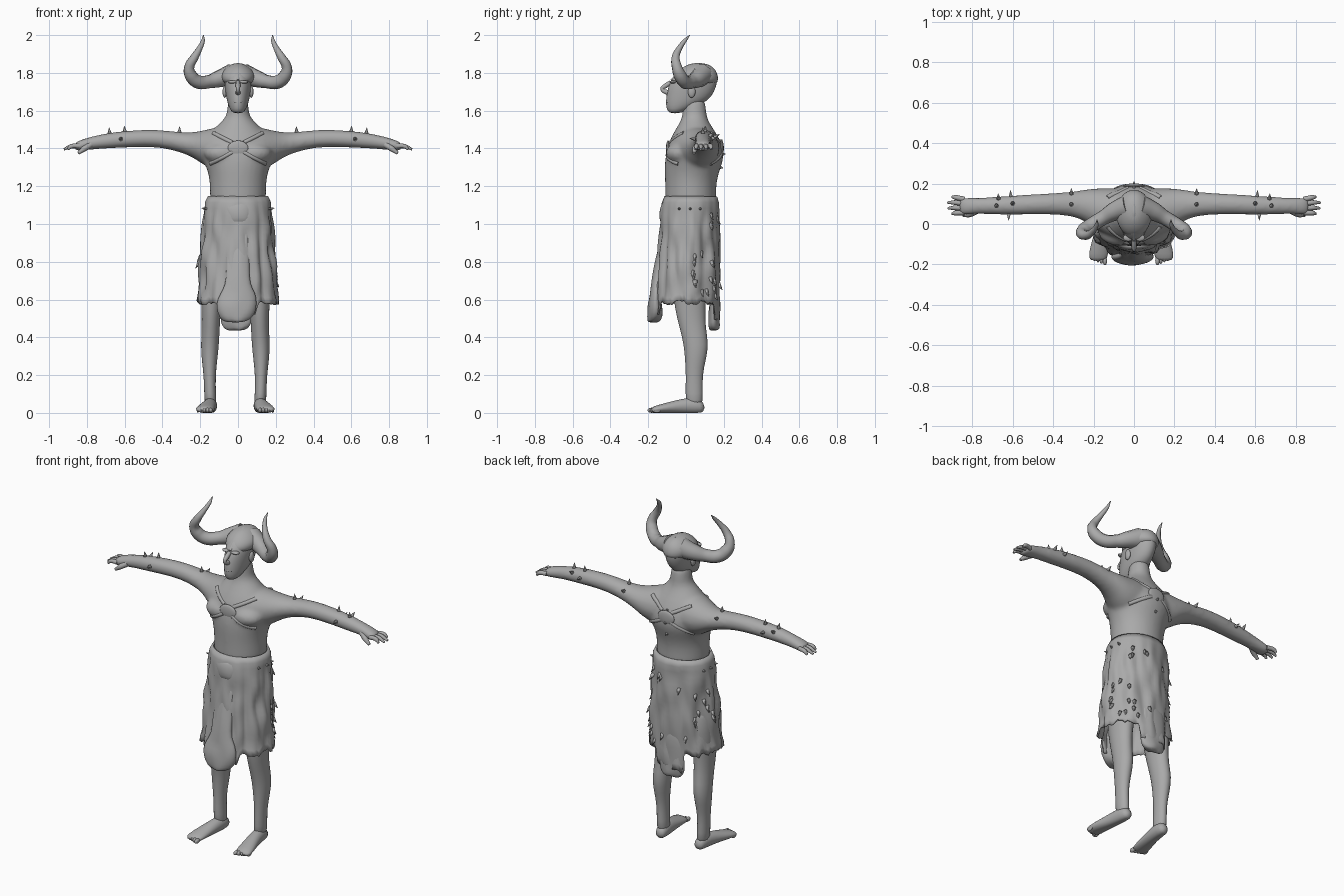
import bpy, bmesh, math, random
from mathutils import Vector, Matrix, noise

random.seed(4)
if "Cube" in bpy.data.objects:
    bpy.data.objects.remove(bpy.data.objects["Cube"], do_unlink=True)

grey = bpy.data.materials.new("plain grey")
grey.use_nodes = True
grey.diffuse_color = (0.4, 0.4, 0.4, 1)
grey.node_tree.nodes["Principled BSDF"].inputs["Base Color"].default_value = grey.diffuse_color
SIDES = (("left", 1), ("right", -1))


def finish(name, bm, subsurf=0):
    bmesh.ops.recalc_face_normals(bm, faces=bm.faces)
    mesh = bpy.data.meshes.new(name)
    bm.to_mesh(mesh)
    bm.free()
    for p in mesh.polygons:
        p.use_smooth = True
    mesh.materials.append(grey)
    ob = bpy.data.objects.new(name, mesh)
    bpy.context.collection.objects.link(ob)
    if subsurf:
        ob.modifiers.new("Rounded", 'SUBSURF').levels = subsurf
        ob.modifiers["Rounded"].render_levels = subsurf
    return ob


def loft(name, axis, sections, side=1, shift=0, n=16, rough=0):
    """Elliptical rings (position, centre a, centre b, radius a, radius b) along an axis."""
    bm = bmesh.new()
    rings = []
    for t, a, b, ra, rb in sections:
        ring = []
        for i in range(n):
            ang = math.tau * i / n
            u, v = a + ra * math.cos(ang), b + rb * math.sin(ang)
            x, y, z = {"x": (t, u, v), "y": (u, t, v), "z": (u, v, t)}[axis]
            co = Vector((side * x + shift, y, max(z, 0)))
            ring.append(bm.verts.new(co + rough * noise.noise_vector(co * 25)))
        rings.append(ring)
    for r, s in zip(rings, rings[1:]):
        for i in range(n):
            bm.faces.new((r[i], r[(i + 1) % n], s[(i + 1) % n], s[i]))
    bm.faces.new(rings[0])
    bm.faces.new(rings[-1])
    return finish(name, bm, 1)


def blob(name, centre, size):
    bm = bmesh.new()
    bmesh.ops.create_icosphere(bm, subdivisions=3, radius=1,
                               matrix=Matrix.Translation(centre) @ Matrix.Diagonal((*size, 1)))
    return finish(name, bm)


def tube(name, points, side=1):
    """Tapered round tube through (x, y, z, radius) points."""
    cu = bpy.data.curves.new(name, 'CURVE')
    cu.dimensions = '3D'
    cu.bevel_depth, cu.bevel_resolution, cu.resolution_u = 1, 3, 6
    cu.use_fill_caps = True
    sp = cu.splines.new('BEZIER')
    sp.bezier_points.add(len(points) - 1)
    for bp, (x, y, z, r) in zip(sp.bezier_points, points):
        bp.co, bp.radius = (side * x, y, z), r
        bp.handle_left_type = bp.handle_right_type = 'AUTO'
    cu.materials.append(grey)
    ob = bpy.data.objects.new(name, cu)
    bpy.context.collection.objects.link(ob)
    bpy.ops.object.select_all(action='DESELECT')
    ob.select_set(True)
    bpy.context.view_layer.objects.active = ob
    bpy.ops.object.convert(target='MESH')
    for p in bpy.context.view_layer.objects.active.data.polygons:
        p.use_smooth = True


def spike(name, base, direction, length, radius):
    d = Vector(direction).normalized()
    bm = bmesh.new()
    place = Matrix.Translation(Vector(base) + d * (length / 2 - 0.006)) @ d.to_track_quat('Z', 'Y').to_matrix().to_4x4()
    bmesh.ops.create_cone(bm, cap_ends=True, segments=6, radius1=radius, radius2=0.001,
                          depth=length, matrix=place)
    finish(name, bm)


# Torso, chest and arms, merged into one skin
body = loft("body", "z", [(1.08, 0, .025, .15, .14), (1.14, 0, .025, .152, .138), (1.22, 0, .025, .152, .138),
                          (1.28, 0, .032, .163, .148), (1.33, 0, .042, .185, .157), (1.38, 0, .048, .205, .157),
                          (1.45, 0, .048, .18, .137), (1.52, 0, .045, .115, .09), (1.56, 0, .045, .068, .067),
                          (1.6, 0, .045, .056, .064), (1.68, 0, .04, .055, .06)])
skin = [body]
for label, s in SIDES:
    skin.append(loft(label + "_arm", "x", [
        (.0, .04, 1.4, .14, .12), (.1, .05, 1.4, .13, .12), (.17, .07, 1.4, .11, .1),
        (.23, .09, 1.417, .085, .07), (.3, .1, 1.432, .06, .053), (.42, .1, 1.455, .053, .047),
        (.55, .095, 1.452, .05, .046), (.68, .09, 1.443, .046, .043), (.78, .09, 1.428, .039, .035),
        (.83, .088, 1.417, .046, .03), (.87, .085, 1.408, .046, .023)], s))
    skin.append(blob(label + "_pec", (s * .08, -.03, 1.375), (.1, .078, .06)))
bpy.ops.object.select_all(action='DESELECT')
for ob in skin:
    ob.select_set(True)
bpy.context.view_layer.objects.active = body
bpy.ops.object.join()
merge = body.modifiers.new("Merge", 'REMESH')
merge.mode, merge.voxel_size, merge.use_smooth_shade = 'VOXEL', 0.011, True
soften = body.modifiers.new("Soften", 'SMOOTH')
soften.factor, soften.iterations = 0.5, 6
bpy.context.view_layer.update()
skin_eval = body.evaluated_get(bpy.context.evaluated_depsgraph_get())


def on_body(origin, direction):
    """Point and normal where a ray meets the skin."""
    _, loc, normal, _ = skin_eval.ray_cast(Vector(origin), Vector(direction))
    return loc, normal


# Hands and arm spikes
for label, s in SIDES:
    for i in range(4):
        y = .056 + .022 * i
        reach = (.9, .92, .922, .9)[i]
        tube(label + "_finger", [(.84, y, 1.413, .013), (.885, y - .002 + .004 * i, 1.41, .012),
                                 (reach, y - .006 + .006 * i, 1.395, .006)], s)
    tube(label + "_thumb", [(.78, .065, 1.42, .017), (.815, .048, 1.398, .015), (.845, .042, 1.375, .008)], s)
    for x, dy, dz in ((.31, 0, 1), (.31, 1, .3), (.6, .1, 1), (.61, 1, .2), (.62, -1, .1), (.68, -.2, 1),
                      (.67, .8, .6)):
        away = Vector((0, dy, dz)).normalized()
        loc, normal = on_body(Vector((s * x, .097, 1.445)) + away * .3, -away)
        spike(label + "_arm_spike", loc, normal + away, .036, .013)

# Chest harness following the skin
for facing, word in ((-1, "front"), (1, "back")):
    for label, s in SIDES:
        for part, start, end in (("shoulder", (.03, 1.43), (.13, 1.48)), ("side", (.03, 1.38), (.145, 1.32))):
            points = []
            for i in range(7):
                x, z = Vector(start).lerp(Vector(end), i / 6)
                loc, _ = on_body((s * x, facing, z), (0, -facing, 0))
                points.append((x, loc.y - facing * .007, z, .012))
            tube(f"{label}_{word}_{part}_strap", points, s)
    loc, _ = on_body((0, facing, 1.4), (0, -facing, 0))
    blob(word + "_chest_plate", (0, loc.y - facing * .003, 1.4), (.055, .011, .042))
for z in (1.3, 1.37, 1.44):
    loc, normal = on_body((0, 1, z), (0, -1, 0))
    spike("back_spike", loc, normal, .02, .012)

# Head and face
loft("head", "z", [(1.585, 0, -.06, .028, .03), (1.61, 0, -.04, .045, .065), (1.65, 0, .005, .06, .115),
                   (1.7, 0, .025, .068, .128), (1.75, 0, .04, .074, .13), (1.8, 0, .055, .07, .11),
                   (1.84, 0, .06, .04, .06)])
tube("nose", [(0, -.08, 1.75, .012), (0, -.108, 1.732, .013), (0, -.126, 1.714, .01), (0, -.095, 1.695, .014)])
blob("mouth", (0, -.086, 1.648), (.028, .02, .01))
for label, s in SIDES:
    blob(label + "_ear", (s * .07, .03, 1.7), (.012, .02, .032))
    blob(label + "_brow", (s * .028, -.068, 1.752), (.026, .018, .009))

# Horned helmet
loft("helmet", "z", [(1.735, 0, .05, .078, .122), (1.77, 0, .052, .092, .122), (1.8, 0, .058, .092, .11),
                     (1.83, 0, .064, .062, .085), (1.853, 0, .066, .025, .038)])
tube("helmet_ridge", [(0, .1, 1.835, .015), (0, .05, 1.835, .018), (0, -.02, 1.805, .014), (0, -.075, 1.757, .01)])
for label, s in SIDES:
    tube(label + "_horn", [(.03, .085, 1.79, .06), (.09, .065, 1.771, .048), (.15, .032, 1.754, .036),
                           (.21, -.005, 1.752, .036), (.25, -.032, 1.787, .034), (.258, -.048, 1.83, .027),
                           (.232, -.055, 1.88, .022), (.203, -.035, 1.93, .015), (.185, -.005, 1.972, .01),
                           (.183, .02, 2.0, .002)], s)

# Ragged hide skirt
TOP, COLS, ROWS = 1.145, 80, 18


def skirt_point(ang, z):
    t = (TOP - z) / .56
    lumps = noise.noise(Vector((math.cos(ang) * 4, math.sin(ang) * 4, z * 7)))
    fold = 1 + min(t * 4, 1) * .11 * lumps + .012 * t * math.sin(ang * 17) - (.07 if t < .01 else 0)
    rx, ry = .167 + .042 * min(t, 1) ** .8, .145 + .022 * t
    return Vector((rx * fold * math.cos(ang), .025 - .022 * t + ry * fold * math.sin(ang), z))


bm = bmesh.new()
columns = []
for i in range(COLS):
    ang = math.tau * i / COLS
    x, front = abs(.21 * math.cos(ang)), math.sin(ang) < 0
    hem = .585 + random.uniform(-.015, .012)
    if x < (.1 if front else .085):
        hem -= .05 if front else .1
    columns.append([bm.verts.new(skirt_point(ang, TOP + (hem - TOP) * j / ROWS)) for j in range(ROWS + 1)])
for a, b in zip(columns, columns[1:] + columns[:1]):
    for j in range(ROWS):
        bm.faces.new((a[j], b[j], b[j + 1], a[j + 1]))
skirt = finish("skirt", bm)
thick = skirt.modifiers.new("Hide thickness", 'SOLIDIFY')
thick.thickness, thick.offset = 0.01, 0

# Long front and back tails, belt pouch
loft("front_tail", "z", [(1.0, 0, -.105, .05, .02), (.92, 0, -.118, .055, .022), (.84, 0, -.132, .062, .025),
                         (.76, 0, -.145, .066, .027), (.68, 0, -.155, .07, .03), (.63, 0, -.16, .095, .033),
                         (.58, -.005, -.163, .115, .038), (.53, -.01, -.163, .105, .045),
                         (.49, -.012, -.168, .075, .04), (.475, -.012, -.172, .04, .025)], rough=.014)
loft("back_tail", "z", [(.75, 0, .155, .06, .015), (.66, 0, .155, .08, .02), (.58, -.005, .15, .088, .026),
                        (.5, -.01, .148, .085, .03), (.46, -.01, .15, .07, .03), (.435, -.01, .152, .045, .024)],
     rough=.014)
loft("belt_pouch", "z", [(1.0, 0, -.115, .045, .018), (1.03, 0, -.118, .06, .024), (1.08, 0, -.115, .072, .024),
                         (1.12, 0, -.108, .068, .016)], rough=.006)

# Fur tufts hanging off the skirt
for i in range(32):
    ang = random.uniform(.1, math.pi - .1)
    z = random.uniform(.62, 1.05)
    spike("fur_tuft", skirt_point(ang, z), (math.cos(ang), math.sin(ang), -1.4), .04, .014)
for ang in (0, .35, math.pi - .35, math.pi, -.4, math.pi + .4):
    spike("waist_spike", skirt_point(ang, 1.08), (math.cos(ang), math.sin(ang), .2), .028, .012)

# Legs and feet
LEG_SHIFT = -.014
for label, s in SIDES:
    loft(label + "_leg", "z", [
        (.03, .13, .045, .034, .045), (.1, .134, .043, .031, .047), (.2, .136, .043, .032, .044),
        (.28, .137, .05, .042, .056), (.36, .135, .055, .049, .067), (.45, .13, .035, .048, .07),
        (.55, .128, .02, .052, .082), (.7, .12, .02, .07, .095), (.9, .1, .02, .08, .1)], s, LEG_SHIFT)
    loft(label + "_foot", "y", [
        (.1, .128, .028, .028, .028), (.05, .13, .04, .036, .045), (-.02, .138, .036, .038, .04),
        (-.09, .152, .028, .045, .03), (-.15, .162, .02, .05, .022), (-.185, .165, .015, .042, .014)], s, LEG_SHIFT)
    for i in range(5):
        blob(label + "_toe", (s * (.13 + .017 * i) + LEG_SHIFT, -.182 + .007 * i, .014),
             (.011 - .001 * i, .022, .0135))
